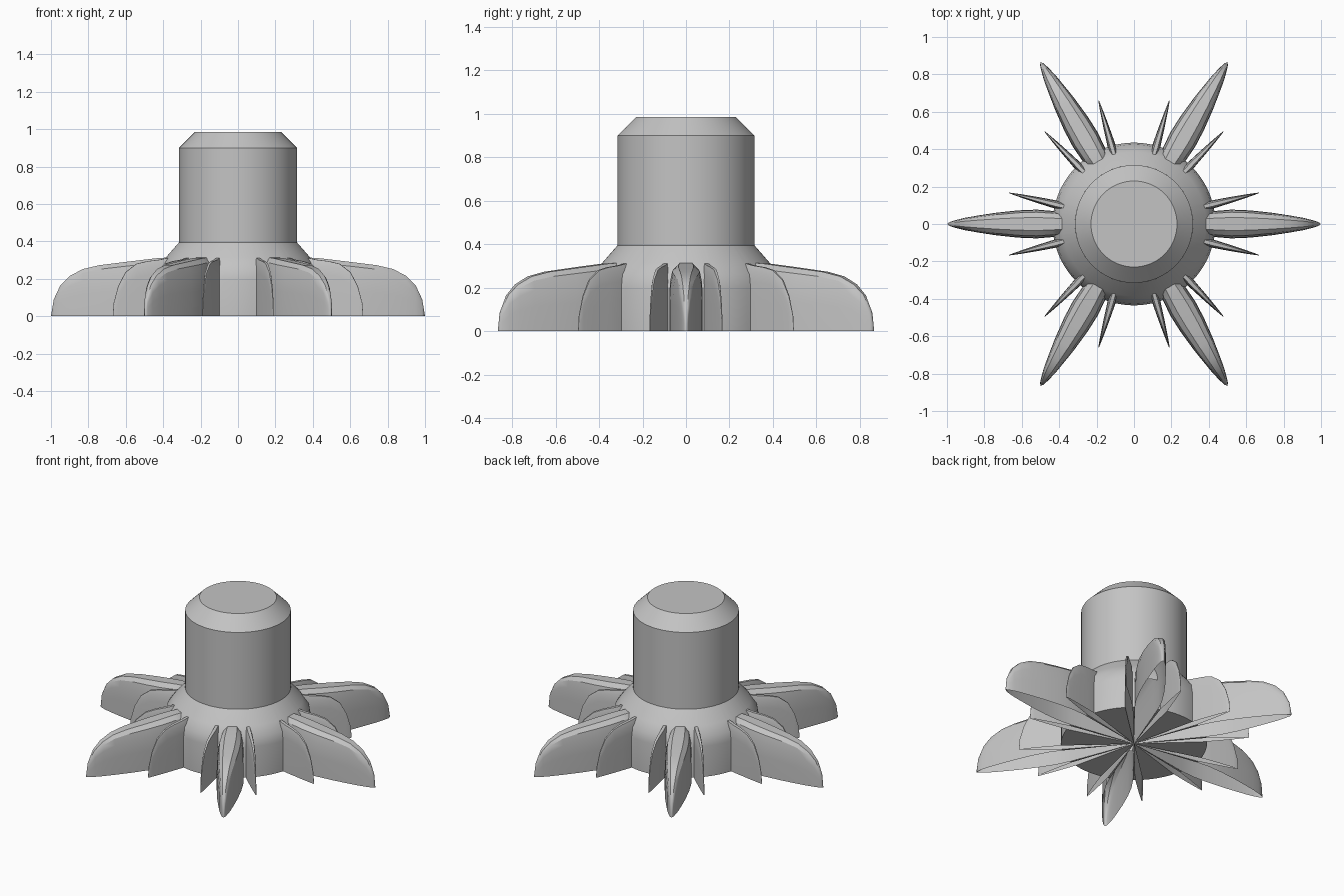
import bpy, bmesh, math
from math import radians, cos, sin

cube = bpy.data.objects.get("Cube")
if cube:
    bpy.data.objects.remove(cube, do_unlink=True)

grey = bpy.data.materials.new("plain grey")
grey.use_nodes = True
COLOUR = (0.55, 0.55, 0.55, 1)
grey.diffuse_color = COLOUR
grey.node_tree.nodes["Principled BSDF"].inputs["Base Color"].default_value = COLOUR


def finish(name, bm, normals=True):
    bmesh.ops.remove_doubles(bm, verts=bm.verts[:], dist=0.0005)
    if normals:
        bmesh.ops.recalc_face_normals(bm, faces=bm.faces[:])
    mesh = bpy.data.meshes.new(name)
    bm.to_mesh(mesh)
    bm.free()
    mesh.materials.append(grey)
    ob = bpy.data.objects.new(name, mesh)
    bpy.context.collection.objects.link(ob)
    bpy.ops.object.select_all(action="DESELECT")
    ob.select_set(True)
    bpy.context.view_layer.objects.active = ob
    bpy.ops.object.shade_smooth_by_angle(angle=radians(30))
    return ob


def quad(bm, points):
    unique = [p for i, p in enumerate(points) if p not in points[:i]]
    if len(unique) > 2:
        bm.faces.new([bm.verts.new(p) for p in unique])


def polar(r, a, z):
    return (r * cos(a), r * sin(a), z)


def lathe(bm, profile, angles, skip=lambda row, a: False):
    """Revolve (radius, height) points through the given angles."""
    for a, b in zip(angles, angles[1:]):
        for row, ((r0, z0), (r1, z1)) in enumerate(zip(profile, profile[1:])):
            if not skip(row, (a + b) / 2):
                quad(bm, [polar(r0, a, z0), polar(r0, b, z0),
                          polar(r1, b, z1), polar(r1, a, z1)])


# Upright round shaft with a chamfered top
bm = bmesh.new()
lathe(bm, [(0.315, 0.39), (0.315, 0.9), (0.23, 0.985), (0, 0.985)],
      [radians(5 * i) for i in range(73)])
finish("shaft", bm)

# Rounded hub: its underside and lower wall are open where the blades meet it
HUB = 0.435
slots = [(0, math.degrees(0.07 / HUB)), (14, 2.9), (46, 2.9)]
edges = set(range(0, 361, 4))
for turn in range(0, 361, 60):
    for centre, half in slots:
        for side in (-half, half):
            edges.add(turn + centre + side)
edges = [radians(e) for e in sorted(edges) if 0 <= e <= 360]


def in_slot(row, angle):
    degrees = math.degrees(angle) % 60
    return row < 2 and any(min(abs(degrees - c), 60 - abs(degrees - c)) < h
                           for c, h in slots)


bm = bmesh.new()
lathe(bm, [(0, 0), (HUB, 0), (HUB, 0.2), (0.425, 0.26), (0.385, 0.315),
           (0.315, 0.395)], edges, in_slot)
finish("hub", bm)


# Hollow blade: rows of (radius, half width, height) give a pointed lens in plan
def blade(name, rows, angle):
    bm = bmesh.new()
    section = [(1, 0), (1, 0.45), (0.96, 0.75), (0.82, 0.92), (0.45, 1)]
    section += [(-w, h) for w, h in reversed(section)]
    rings = [[(r, w * s, h * t) for s, t in section] for r, w, h in rows]
    for a, b in zip(rings, rings[1:]):
        for i in range(len(section) - 1):
            quad(bm, [a[i], b[i], b[i + 1], a[i + 1]])
    ob = finish(name, bm)
    ob.rotation_euler.z = radians(angle)


LARGE = [(0, 0, 0.3), (0.36, 0.058, 0.315), (HUB, 0.07, 0.31), (0.52, 0.077, 0.3),
         (0.62, 0.073, 0.288), (0.74, 0.06, 0.273), (0.83, 0.046, 0.252),
         (0.9, 0.034, 0.215), (0.95, 0.022, 0.165), (0.985, 0.011, 0.09),
         (1.0, 0, 0)]
SMALL = [(0, 0, 0.3), (0.37, 0.019, 0.315), (HUB, 0.022, 0.302), (0.5, 0.018, 0.294),
         (0.56, 0.014, 0.28), (0.62, 0.009, 0.235), (0.66, 0.005, 0.16),
         (0.685, 0.002, 0.07), (0.69, 0, 0)]

# Six large blades, each flanked by two small fins
for k in range(6):
    blade(f"blade_{k + 1}", LARGE, 60 * k)
    for label, side in (("a", -14), ("b", 14)):
        blade(f"fin_{k + 1}{label}", SMALL, 60 * k + side)
